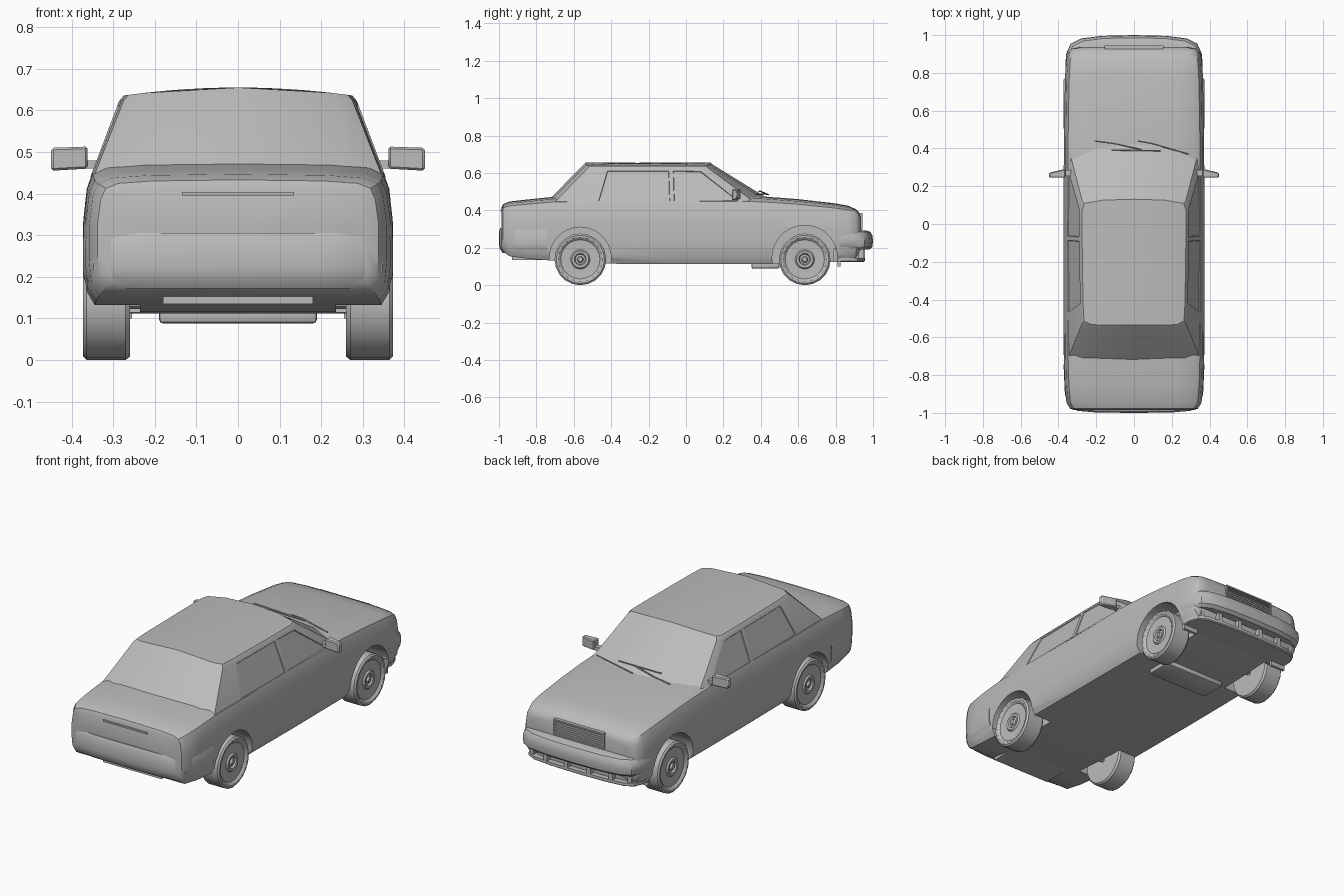
import bpy, bmesh, math
from mathutils import Vector, Matrix

if "Cube" in bpy.data.objects:
    bpy.data.objects.remove(bpy.data.objects["Cube"])

paint = bpy.data.materials.new("plain grey")
paint.diffuse_color = (0.5, 0.5, 0.5, 1)
paint.use_nodes = True
paint.node_tree.nodes["Principled BSDF"].inputs["Base Color"].default_value = paint.diffuse_color


def finish(bm, name, angle=35):
    bmesh.ops.recalc_face_normals(bm, faces=bm.faces)
    me = bpy.data.meshes.new(name)
    bm.to_mesh(me)
    bm.free()
    me.materials.append(paint)
    ob = bpy.data.objects.new(name, me)
    bpy.context.collection.objects.link(ob)
    smooth(ob, angle)
    return ob


def smooth(ob, angle=35):
    bpy.ops.object.select_all(action='DESELECT')
    ob.select_set(True)
    bpy.context.view_layer.objects.active = ob
    bpy.ops.object.shade_smooth_by_angle(angle=math.radians(angle))


def loft(bm, rings, caps=True):
    """Bridge closed rings of equal length; returns the rows of faces."""
    vs = [[bm.verts.new(p) for p in r] for r in rings]
    n = len(vs[0])
    rows = [[bm.faces.new((a[i], a[(i + 1) % n], b[(i + 1) % n], b[i])) for i in range(n)]
            for a, b in zip(vs, vs[1:])]
    if caps:
        bm.faces.new(vs[0])
        bm.faces.new(vs[-1])
    return rows


def mirrored(half):
    """Close a half outline whose first and last points lie on x = 0."""
    return half + [(-p[0],) + tuple(p[1:]) for p in half[-2:0:-1]]


def slab(name, half, levels):
    """Stack of one plan outline at (z, inset) levels."""
    rings = []
    for z, d in levels:
        s = -1 if half[0][1] < 0 else 1
        rings.append(mirrored([(x * (1 - 2 * d), y - s * d, z) for x, y in half]))
    bm = bmesh.new()
    loft(bm, rings)
    return finish(bm, name)


def box(name, lo, hi, bevel=0.0):
    bm = bmesh.new()
    c = [(a + b) / 2 for a, b in zip(lo, hi)]
    s = [b - a for a, b in zip(lo, hi)]
    bmesh.ops.create_cube(bm, size=1, matrix=Matrix.Translation(c) @ Matrix.Diagonal((*s, 1)))
    if bevel:
        bmesh.ops.bevel(bm, geom=bm.edges[:], offset=bevel, segments=2, affect='EDGES', profile=0.5)
    return finish(bm, name)


def rods(name, paths, r):
    bm = bmesh.new()
    for path in paths:
        for a, b in zip(path, path[1:]):
            a, b = Vector(a), Vector(b)
            q = (b - a).to_track_quat('Z', 'Y').to_matrix().to_4x4()
            bmesh.ops.create_cone(bm, cap_ends=True, segments=6, radius1=r, radius2=r,
                                  depth=(b - a).length, matrix=Matrix.Translation((a + b) / 2) @ q)
    return finish(bm, name)


# Lower body: stations of y, bottom z, top z, half width
stations = [(-0.986, 0.20, 0.415, 0.31), (-0.978, 0.18, 0.433, 0.338), (-0.945, 0.155, 0.447, 0.358),
            (-0.85, 0.142, 0.458, 0.367), (-0.70, 0.13, 0.473, 0.371), (-0.45, 0.115, 0.476, 0.373),
            (0.0, 0.112, 0.477, 0.373), (0.30, 0.112, 0.478, 0.372), (0.43, 0.112, 0.473, 0.371),
            (0.60, 0.115, 0.460, 0.369), (0.80, 0.125, 0.437, 0.364), (0.87, 0.135, 0.424, 0.358),
            (0.91, 0.15, 0.405, 0.348), (0.928, 0.18, 0.385, 0.328), (0.936, 0.20, 0.365, 0.29)]
section = [(0, 1), (0.6, 0.99), (0.85, 0.967), (0.94, 0.92), (0.975, 0.82), (1, 0.58),
           (1, 0.3), (0.985, 0.1), (0.93, 0.0), (0, 0)]
bm = bmesh.new()
loft(bm, [mirrored([(w * fx, y, zb + (zt - zb) * fz) for fx, fz in section])
          for y, zb, zt, w in stations])
body = finish(bm, "lower_body")

# Wheel arches cut from the body
AXLES = (("rear", -0.565, 0.165), ("front", 0.635, 0.175))
for label, y, r in AXLES:
    for sx in (-1, 1):
        bm = bmesh.new()
        bmesh.ops.create_cone(bm, cap_ends=True, segments=28, radius1=r, radius2=r, depth=0.26,
                              matrix=Matrix.Translation((sx * 0.365, y, 0.145)) @ Matrix.Rotation(math.pi / 2, 4, 'Y'))
        cutter = finish(bm, "arch_cutter")
        cutter.hide_render = True
        mod = body.modifiers.new("arch", 'BOOLEAN')
        mod.operation, mod.solver, mod.object = 'DIFFERENCE', 'EXACT', cutter
        bpy.context.view_layer.objects.active = body
        bpy.ops.object.modifier_apply(modifier=mod.name)
        bpy.data.objects.remove(cutter)
smooth(body)

# Cabin: base and roof outlines from rear centre to front centre, side windows inset
base = [(0, -0.748), (0.27, -0.735), (0.347, -0.705), (0.352, -0.48), (0.355, -0.075),
        (0.352, 0.30), (0.338, 0.37), (0.2, 0.45), (0, 0.475)]
roof = [(0, -0.55), (0.235, -0.547), (0.275, -0.527), (0.281, -0.43), (0.286, -0.08),
        (0.286, 0.085), (0.274, 0.122), (0.17, 0.14), (0, 0.145)]


def roof_ring(s, drop=0.0):
    return mirrored([(x * s, -0.2 + (y + 0.2) * s, 0.655 - 0.02 * (x * s / 0.28) ** 2 - drop) for x, y in roof])


bm = bmesh.new()
rows = loft(bm, [mirrored([(x, y, 0.44) for x, y in base]), roof_ring(1, 0.012),
                 roof_ring(0.96), roof_ring(0.8), roof_ring(0.5), roof_ring(0.2)])
n = len(rows[0])
windows = [rows[0][i] for i in (3, 4, n - 4, n - 5)]
bmesh.ops.recalc_face_normals(bm, faces=bm.faces)
bmesh.ops.inset_individual(bm, faces=windows, thickness=0.016, depth=0)
bmesh.ops.inset_individual(bm, faces=windows, thickness=0.003, depth=-0.004)
finish(bm, "cabin", 28)

# Bumpers and front valance
slab("front_bumper", [(0, 1.0), (0.17, 0.996), (0.28, 0.982), (0.335, 0.955), (0.36, 0.9), (0.364, 0.815), (0, 0.815)],
     [(0.19, 0.02), (0.205, 0.004), (0.235, 0), (0.265, 0.003), (0.285, 0.014), (0.292, 0.035)])
slab("rear_bumper", [(0, -1.0), (0.2, -0.998), (0.3, -0.989), (0.347, -0.962), (0.366, -0.9), (0.373, -0.745), (0, -0.745)],
     [(0.172, 0.02), (0.195, 0.004), (0.22, 0), (0.29, 0), (0.305, 0.008)])
valance = [(0, 0.958), (0.17, 0.954), (0.28, 0.942), (0.325, 0.918), (0.345, 0.87), (0.347, 0.815), (0, 0.815)]
slab("valance_recess", valance, [(0.125, 0.03), (0.195, 0.025)])
slab("valance_lip", valance, [(0.125, 0.006), (0.13, 0), (0.145, 0)])
for sx in (-1, 1):
    for i, (x, y) in enumerate(((0.07, 0.956), (0.2, 0.95), (0.3, 0.926))):
        box("valance_post", (sx * x - 0.012, y - 0.05, 0.14), (sx * x + 0.012, y, 0.2))
    # Small deflector ahead of each front wheel
    box("wheel_deflector", (sx * 0.3 - 0.045, 0.81, 0.1), (sx * 0.3 + 0.045, 0.825, 0.15))

# Grille frame and slats
for z in (0.300, 0.382):
    box("grille_frame", (-0.155, 0.90, z - 0.004), (0.155, 0.944, z + 0.004))
for x in (-0.152, 0.152):
    box("grille_side", (x - 0.004, 0.90, 0.30), (x + 0.004, 0.944, 0.382))
for i in range(6):
    z = 0.312 + i * 0.0115
    box("grille_slat", (-0.15, 0.90, z - 0.003), (0.15, 0.941, z + 0.003))

# Boot handle strip and underbody members
box("boot_handle", (-0.135, -0.992, 0.395), (0.135, -0.97, 0.404))
box("front_crossmember", (-0.19, 0.35, 0.088), (0.19, 0.50, 0.13), 0.01)
box("rear_tank", (-0.18, -0.93, 0.135), (0.18, -0.74, 0.18))

# Wheels: one lathe profile (radius, x) spun around each axle end
profile = [(0.001, 0.366), (0.012, 0.366), (0.017, 0.356), (0.027, 0.354), (0.032, 0.364), (0.045, 0.366),
           (0.052, 0.358), (0.105, 0.36), (0.118, 0.371), (0.129, 0.372), (0.138, 0.364),
           (0.138, 0.27), (0.13, 0.26), (0.001, 0.26)]
SIDES = 20
for label, y, r in AXLES:
    for sx, side in ((-1, "left"), (1, "right")):
        bm = bmesh.new()
        loft(bm, [[(sx * x, y + rad * math.cos(2 * math.pi * k / SIDES), 0.138 + rad * math.sin(2 * math.pi * k / SIDES))
                   for k in range(SIDES)] for rad, x in profile])
        finish(bm, f"{label}_wheel_{side}")
    rods(f"{label}_axle", [[(-0.27, y, 0.138), (0.27, y, 0.138)]], 0.015)

# Door mirrors
for sx in (-1, 1):
    bm = bmesh.new()
    loft(bm, [[(sx * 0.362, y0, z0), (sx * 0.362, y1, z0), (sx * 0.362, y1, z1), (sx * 0.362, y0, z1)] if k == 0 else
              [(sx * 0.449, y0, z0), (sx * 0.449, y1, z0), (sx * 0.449, y1, z1), (sx * 0.449, y0, z1)]
              for k, (y0, y1, z0, z1) in enumerate(((0.245, 0.292, 0.46, 0.513), (0.245, 0.272, 0.455, 0.51)))])
    bmesh.ops.bevel(bm, geom=bm.edges[:], offset=0.005, segments=1, affect='EDGES')
    finish(bm, "door_mirror")
    a, b = sorted((sx * 0.33, sx * 0.37))
    box("mirror_arm", (a, 0.255, 0.46), (b, 0.285, 0.48))

# Windscreen wipers
rods("wipers", [[(-0.21, 0.44, 0.484), (-0.1, 0.425, 0.49), (0.04, 0.395, 0.503)],
                [(0.02, 0.44, 0.484), (0.1, 0.425, 0.488), (0.29, 0.37, 0.485)],
                [(-0.12, 0.392, 0.502), (0.14, 0.388, 0.5)]], 0.004)
